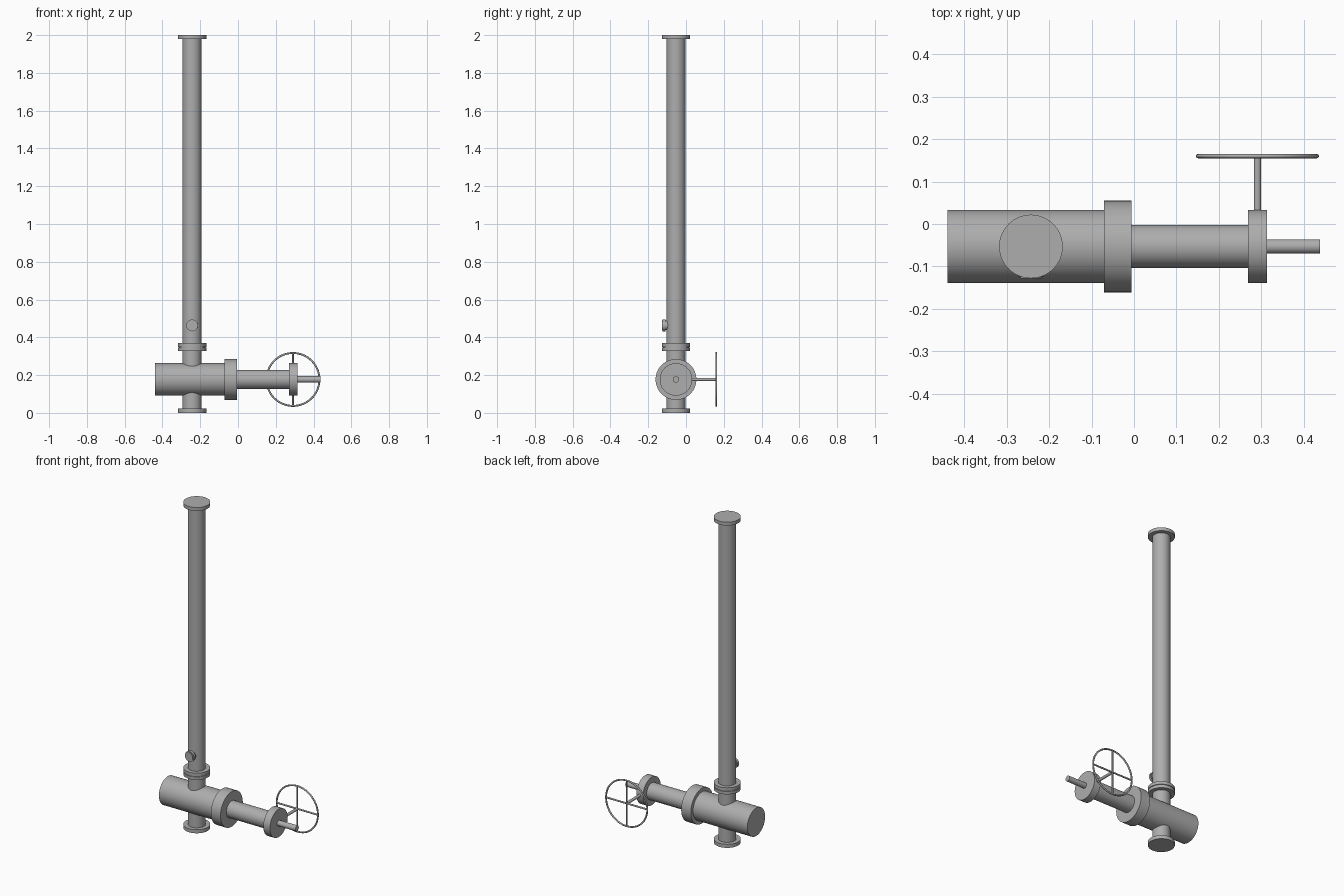
import bpy
from math import pi, radians
from mathutils import Vector

if "Cube" in bpy.data.objects:
    bpy.data.objects.remove(bpy.data.objects["Cube"], do_unlink=True)

steel = bpy.data.materials.new("grey_steel")
steel.use_nodes = True
GREY = (0.42, 0.42, 0.42, 1)
steel.diffuse_color = GREY
steel.node_tree.nodes["Principled BSDF"].inputs["Base Color"].default_value = GREY

PIPE_X, AXIS_Y, VALVE_Z = -0.243, -0.053, 0.177
WHEEL_X, WHEEL_Y, WHEEL_R = 0.291, 0.16, 0.14


def finish(name):
    ob = bpy.context.object
    ob.name = name
    ob.data.materials.append(steel)
    bpy.ops.object.shade_smooth_by_angle(angle=radians(35))
    return ob


def rod(name, start, end, radius, sides=64):
    """Closed cylinder between two points."""
    a, b = Vector(start), Vector(end)
    turn = (b - a).to_track_quat('Z', 'Y').to_euler()
    bpy.ops.mesh.primitive_cylinder_add(vertices=sides, radius=radius, depth=(b - a).length,
                                        location=(a + b) / 2, rotation=turn)
    return finish(name)


def upright(name, z0, z1, radius):
    return rod(name, (PIPE_X, AXIS_Y, z0), (PIPE_X, AXIS_Y, z1), radius)


def level(name, x0, x1, radius):
    return rod(name, (x0, AXIS_Y, VALVE_Z), (x1, AXIS_Y, VALVE_Z), radius)


def outlet(name, y0, y1, radius):
    return rod(name, (PIPE_X, y0, 0.463), (PIPE_X, y1, 0.463), radius, 48)


# Vertical pipe and its flanges
upright("lower_neck", 0.01, 0.34, 0.05)
upright("riser_pipe", 0.355, 1.99, 0.05)
upright("bottom_flange", 0, 0.022, 0.075)
upright("neck_flange", 0.328, 0.346, 0.075)
upright("flange_gasket", 0.345, 0.351, 0.07)
upright("riser_flange", 0.35, 0.369, 0.075)
upright("top_flange", 1.979, 2.0, 0.075)

# Small side outlet on the front of the riser
outlet("outlet_pipe", AXIS_Y, -0.128, 0.025)
outlet("outlet_flange", -0.109, -0.124, 0.031)

# Horizontal valve body
level("valve_body", -0.44, -0.06, 0.086)
level("body_flange", -0.071, -0.006, 0.108)
level("bonnet", -0.02, 0.28, 0.051)
level("bonnet_flange", 0.269, 0.314, 0.086)
level("valve_stem", 0.3, 0.438, 0.017)

# Handwheel with four spokes on its shaft
rod("wheel_shaft", (WHEEL_X, AXIS_Y, VALVE_Z), (WHEEL_X, WHEEL_Y, VALVE_Z), 0.0085, 32)
bpy.ops.mesh.primitive_torus_add(major_segments=96, minor_segments=16, major_radius=WHEEL_R,
                                 minor_radius=0.005, location=(WHEEL_X, WHEEL_Y, VALVE_Z),
                                 rotation=(pi / 2, 0, 0))
finish("handwheel_rim")
for label, dx, dz in (("left", 1, 0), ("right", -1, 0), ("upper", 0, 1), ("lower", 0, -1)):
    rod(label + "_spoke", (WHEEL_X, WHEEL_Y, VALVE_Z),
        (WHEEL_X + dx * WHEEL_R, WHEEL_Y, VALVE_Z + dz * WHEEL_R), 0.005, 24)
